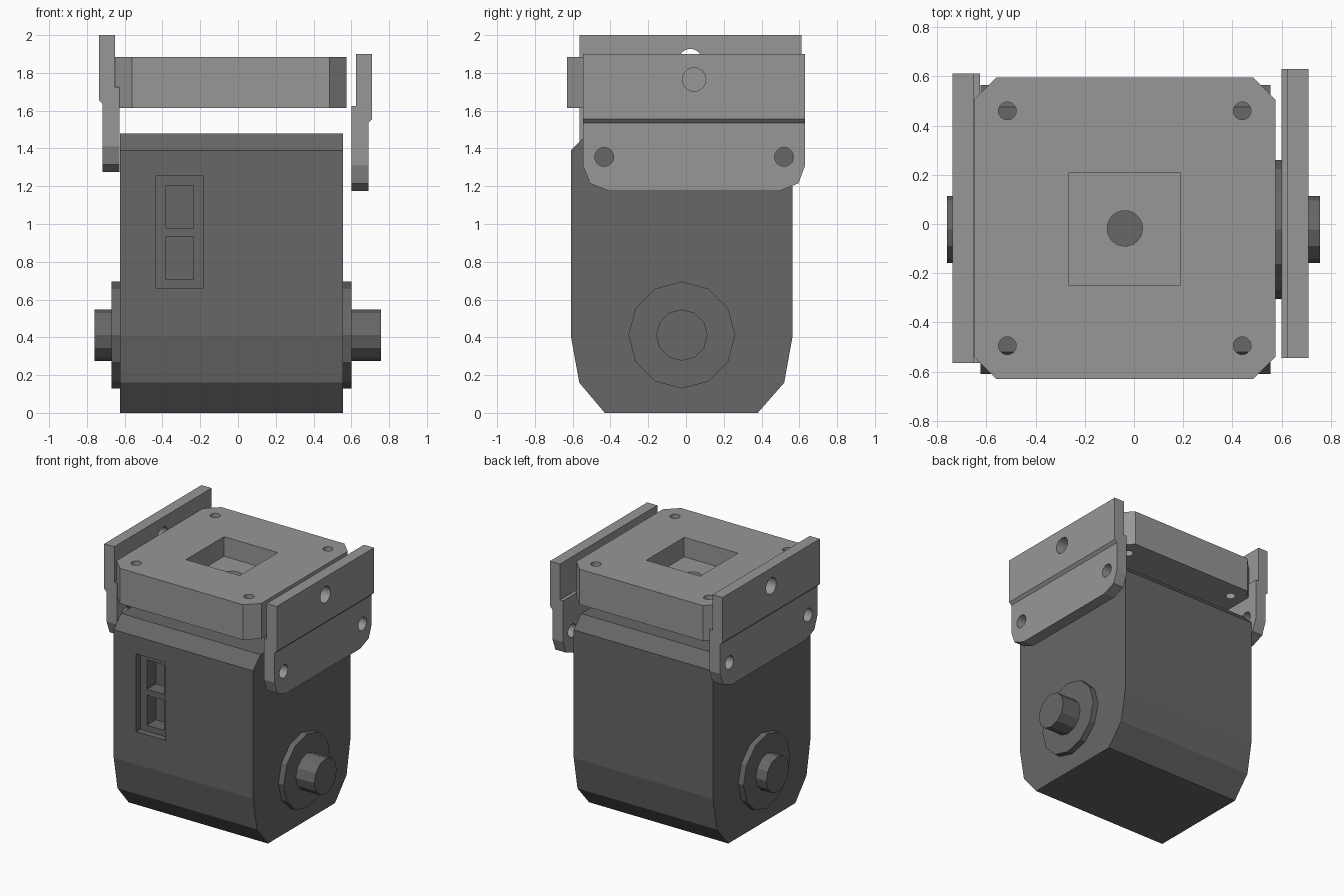
import bpy, bmesh, math

cube = bpy.data.objects.get("Cube")
if cube:
    bpy.data.objects.remove(cube, do_unlink=True)


def material(name, value):
    m = bpy.data.materials.new(name)
    m.use_nodes = True
    color = (value, value, value, 1)
    m.diffuse_color = color
    m.node_tree.nodes["Principled BSDF"].inputs["Base Color"].default_value = color
    return m


DARK = material("dark grey", 0.135)
LIGHT = material("light grey", 0.31)


def prism(name, outline, axis, lo, hi, mat):
    """Extrude a 2D outline along an axis; the outline uses the other two axes in order."""
    bm = bmesh.new()
    rings = []
    for d in (lo, hi):
        ring = []
        for p in outline:
            co = list(p)
            co.insert("xyz".index(axis), d)
            ring.append(bm.verts.new(co))
        rings.append(ring)
    n = len(outline)
    for ring in rings:
        bm.faces.new(ring)
    for i in range(n):
        j = (i + 1) % n
        bm.faces.new((rings[0][i], rings[0][j], rings[1][j], rings[1][i]))
    bmesh.ops.recalc_face_normals(bm, faces=bm.faces)
    mesh = bpy.data.meshes.new(name)
    bm.to_mesh(mesh)
    bm.free()
    mesh.materials.append(mat)
    ob = bpy.data.objects.new(name, mesh)
    bpy.context.collection.objects.link(ob)
    return ob


def circle(a, b, r, n):
    return [(a + r * math.sin(math.tau * i / n), b + r * math.cos(math.tau * i / n)) for i in range(n)]


def rect(a0, a1, b0, b1):
    return [(a0, b0), (a1, b0), (a1, b1), (a0, b1)]


def combine(ob, tools, operation="DIFFERENCE"):
    """Apply boolean tools in turn, then discard them."""
    for tool in tools:
        mod = ob.modifiers.new("cut", "BOOLEAN")
        mod.operation = operation
        mod.solver = "EXACT"
        mod.object = tool
        bpy.context.view_layer.update()
        graph = bpy.context.evaluated_depsgraph_get()
        mesh = bpy.data.meshes.new_from_object(ob.evaluated_get(graph))
        ob.modifiers.clear()
        ob.data = mesh
        bpy.data.objects.remove(tool, do_unlink=True)


# Main housing with rounded-off base and chamfered top
body = prism("housing", [(-0.43, 0), (0.38, 0), (0.52, 0.16), (0.565, 0.41), (0.565, 1.39),
                         (0.475, 1.48), (-0.52, 1.48), (-0.61, 1.39), (-0.61, 0.41), (-0.565, 0.16)],
             "x", -0.625, 0.555, DARK)

# Recessed connector panel with two sockets
combine(body, [
    prism("panel_cutter", rect(-0.435, -0.185, 0.66, 1.255), "y", -0.8, -0.56, DARK),
    prism("upper_socket_cutter", rect(-0.38, -0.235, 0.98, 1.205), "y", -0.8, -0.45, DARK),
    prism("lower_socket_cutter", rect(-0.38, -0.235, 0.705, 0.935), "y", -0.8, -0.45, DARK),
])

# Hubs and axle stubs on both sides
for side, face, hub_end, axle_end in (("left", 0.555, 0.6, 0.757), ("right", -0.625, -0.67, -0.76)):
    inner = face - math.copysign(0.02, face)
    prism(side + "_hub", circle(-0.022, 0.412, 0.283, 12), "x", inner, hub_end, DARK)
    prism(side + "_axle", circle(-0.022, 0.412, 0.136, 12), "x", inner, axle_end, DARK)

# Top plate with corner screw holes, square pocket and centre hole
plate = prism("top_plate", [(-0.56, -0.63), (0.485, -0.63), (0.575, -0.54), (0.575, 0.505),
                            (0.485, 0.595), (-0.56, 0.595), (-0.65, 0.505), (-0.65, -0.54)],
              "z", 1.615, 1.885, LIGHT)
cutters = [prism("pocket_cutter", rect(-0.265, 0.19, -0.25, 0.21), "z", 1.735, 2.1, LIGHT),
           prism("centre_cutter", circle(-0.037, -0.018, 0.072, 24), "z", 1.5, 2.1, LIGHT)]
for x in (-0.515, 0.44):
    for y in (-0.495, 0.46):
        cutters.append(prism("screw_cutter", circle(x, y, 0.036, 24), "z", 1.5, 2.1, LIGHT))
combine(plate, cutters)


# Stepped side brackets: offset section, clipped lower corners, three holes
def bracket(name, sign, x0, y0, z0):
    section = [(0, -0.1), (0.09, -0.1), (0.09, 0.36), (0.11, 0.38),
               (0.11, 0.725), (0.025, 0.725), (0.025, 0.45), (0, 0.45)]
    ob = prism(name, [(x0 + sign * x, z0 + z) for x, z in section], "y", -0.9, 0.9, LIGHT)
    half = [(0.45, 0), (0.552, 0.04), (0.588, 0.135), (0.588, 0.9)]
    outline = half + [(-y, z) for y, z in reversed(half)]
    lo, hi = x0 - 0.2, x0 + 0.2
    clip = prism("clip", [(y0 + y, z0 + z) for y, z in outline], "x", lo, hi, LIGHT)
    combine(ob, [clip], "INTERSECT")
    combine(ob, [prism("hole_cutter", circle(y0 + y, z0 + z, r, 24), "x", lo, hi, LIGHT)
                 for y, z, r in ((-0.476, 0.18, 0.05), (0.476, 0.18, 0.05), (0, 0.59, 0.062))])


bracket("left_bracket", 1, 0.6, 0.043, 1.175)
bracket("right_bracket", -1, -0.627, 0.023, 1.275)
